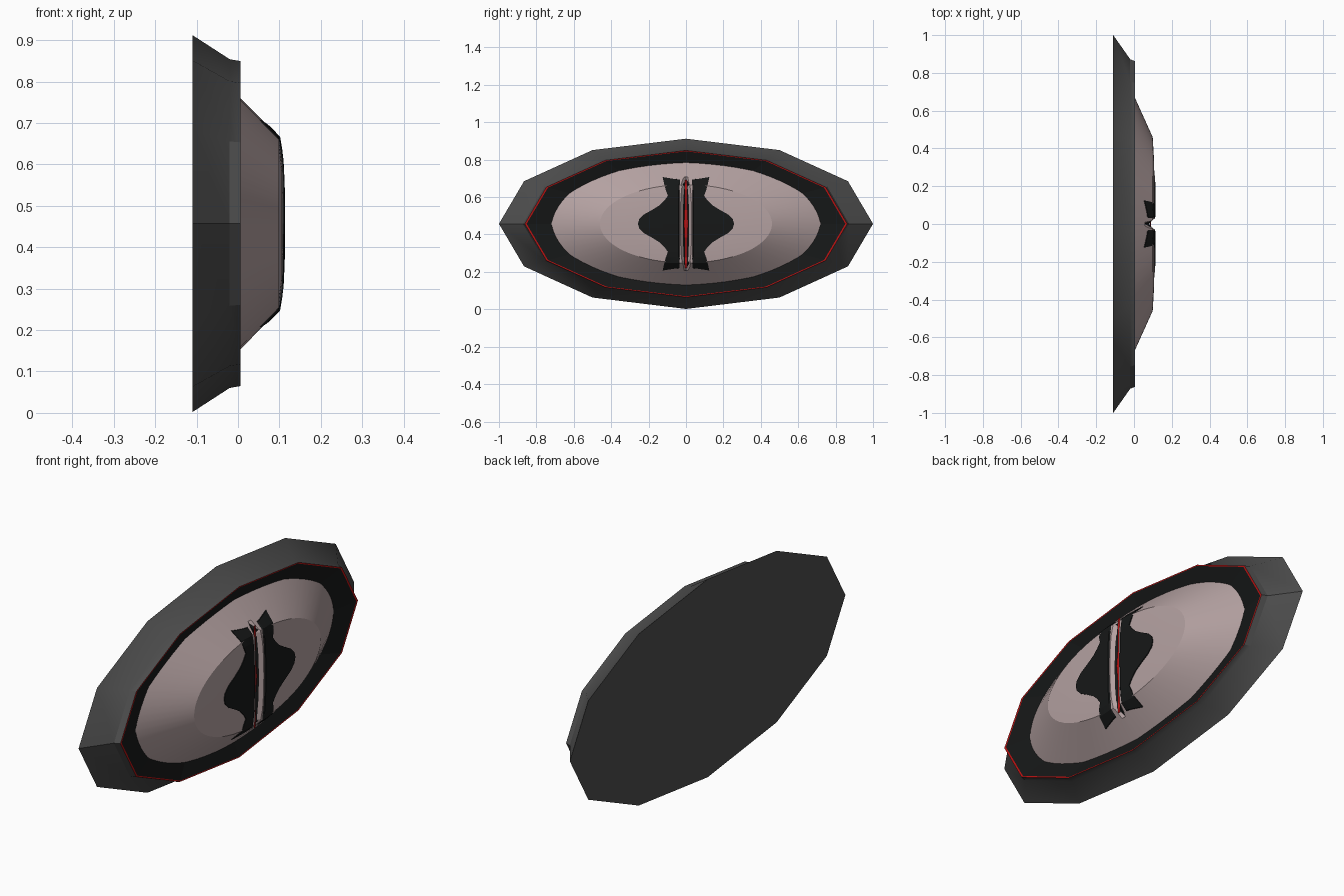
import bpy, bmesh, math

if "Cube" in bpy.data.objects:
    bpy.data.objects.remove(bpy.data.objects["Cube"])

CZ = 0.457      # height of the centre
RATIO = 0.455   # oval height / width


def material(name, rgb):
    m = bpy.data.materials.new(name)
    m.diffuse_color = (*rgb, 1)
    m.use_nodes = True
    m.node_tree.nodes["Principled BSDF"].inputs["Base Color"].default_value = m.diffuse_color
    return m


GREY = material("casing_grey", (0.075, 0.075, 0.075))
BLACK = material("matte_black", (0.008, 0.009, 0.009))
RED = material("red", (0.5, 0.006, 0.006))
PINK = material("pale_pink", (0.46, 0.36, 0.36))


def finish(name, bm, mat, smooth=None):
    bmesh.ops.recalc_face_normals(bm, faces=bm.faces)
    me = bpy.data.meshes.new(name)
    bm.to_mesh(me)
    bm.free()
    me.materials.append(mat)
    ob = bpy.data.objects.new(name, me)
    bpy.context.collection.objects.link(ob)
    if smooth:
        bpy.ops.object.select_all(action='DESELECT')
        ob.select_set(True)
        bpy.context.view_layer.objects.active = ob
        bpy.ops.object.shade_smooth_by_angle(angle=math.radians(smooth))
    return ob


def oval_loft(name, profile, sides, mat, cap_first=False, cap_last=False, smooth=None):
    """Loft oval rings along x; profile is a list of (x, radius in y)."""
    bm = bmesh.new()
    rings = []
    for x, r in profile:
        rings.append([bm.verts.new((x, r * math.cos(a), CZ + RATIO * r * math.sin(a)))
                      for a in (2 * math.pi * i / sides for i in range(sides))])
    for a, b in zip(rings, rings[1:]):
        for i in range(sides):
            j = (i + 1) % sides
            bm.faces.new((a[i], a[j], b[j], b[i]))
    if cap_first:
        bm.faces.new(rings[0])
    if cap_last:
        bm.faces.new(rings[-1])
    return finish(name, bm, mat, smooth)


# Casing with closed back, red trim line and sunken black bezel
oval_loft("casing", [(-0.11, 1.0), (-0.02, 0.872), (0.006, 0.862)], 12, GREY,
          cap_first=True, smooth=32)
oval_loft("trim_line", [(0.006, 0.862), (0.005, 0.852)], 12, RED)
oval_loft("bezel", [(0.005, 0.852), (-0.018, 0.72), (-0.05, 0.72)], 12, BLACK)

# Eyeball: cone and shallow dome
EYE = [(-0.05, 0.79), (0.099, 0.46), (0.106, 0.34), (0.109, 0.2), (0.11, 0.03)]
eyeball = oval_loft("eyeball", EYE, 64, PINK, cap_first=True, cap_last=True, smooth=14)


def surface(y, z):
    """x of the eyeball surface at (y, z)."""
    r = math.hypot(y, (z - CZ) / RATIO)
    for (x0, r0), (x1, r1) in zip(EYE, EYE[1:]):
        if r >= r1:
            return x0 + (x1 - x0) * (r0 - r) / (r0 - r1)
    return EYE[-1][0]


# Cutter for the vertical groove through the eyeball
def groove_x(t):
    return min(0.08, surface(0, CZ + t) - 0.012)


bm = bmesh.new()
rows = []
for t in (-0.25, -0.2, -0.15, 0.15, 0.2, 0.25):
    rows.append([bm.verts.new((x, y, CZ + t)) for x, y in
                 ((groove_x(t) - 0.006, 0), (0.14, 0.055), (0.14, -0.055))])
for a, b in zip(rows, rows[1:]):
    for i in range(3):
        j = (i + 1) % 3
        bm.faces.new((a[i], a[j], b[j], b[i]))
bm.faces.new(rows[0])
bm.faces.new(rows[-1])
cutter = finish("groove_cutter", bm, BLACK)
cutter.hide_render = True
cutter.hide_viewport = True
cut = eyeball.modifiers.new("groove", 'BOOLEAN')
cut.object = cutter
cut.solver = 'EXACT'

# Pupil: (distance from centre in z, half width)
OUTLINE = [(0, 0.257), (0.025, 0.25), (0.05, 0.225), (0.075, 0.18), (0.1, 0.14),
           (0.125, 0.115), (0.15, 0.097), (0.18, 0.108), (0.21, 0.116), (0.25, 0.125)]
OUTLINE = [(-t, w) for t, w in reversed(OUTLINE[1:])] + OUTLINE


def pupil_half(side):
    bm = bmesh.new()
    rows = []
    for t, w in OUTLINE:
        tip = abs(t) == 0.25
        row = [bm.verts.new((groove_x(t), 0, CZ + t * (0.96 if tip else 1)))]
        for k in range(6):
            y = 0.04 + (w - 0.04) * k / 5
            z = CZ + t * (0.945 + 0.055 * k / 5 if tip else 1)
            row.append(bm.verts.new((surface(y, z) + 0.004, side * y, z)))
        # outer edge tucks into the eyeball
        row.append(bm.verts.new((surface(w, z) - 0.012, side * w, z)))
        rows.append(row)
    for a, b in zip(rows, rows[1:]):
        for i in range(len(a) - 1):
            bm.faces.new((a[i], a[i + 1], b[i + 1], b[i]))
    for row in (rows[0], rows[-1]):
        bm.faces.new(row)
    finish("pupil_left" if side < 0 else "pupil_right", bm, BLACK)


for s in (-1, 1):
    pupil_half(s)

# Red slit at the bottom of the groove
bm = bmesh.new()
rows = []
for t, _ in OUTLINE[1:-1]:
    w = 0.006 + 0.005 * max(0, 1 - abs(t) / 0.08)
    rows.append([bm.verts.new((groove_x(t) + w * 0.8, y, CZ + t * 1.12)) for y in (-w, w)])
for a, b in zip(rows, rows[1:]):
    bm.faces.new((a[0], a[1], b[1], b[0]))
finish("pupil_slit", bm, RED)
